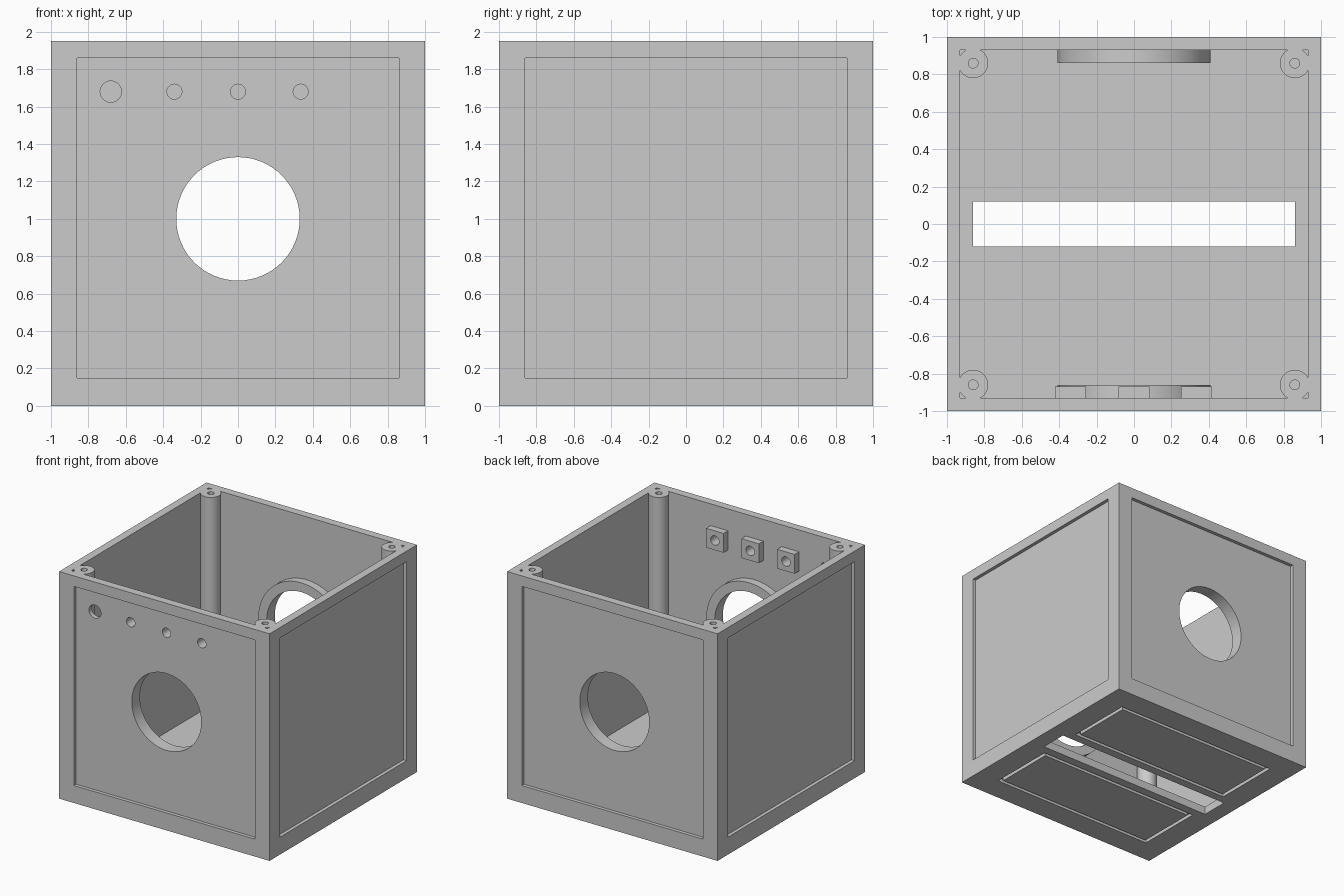
import bpy
from math import pi, radians

cube = bpy.data.objects.get("Cube")
if cube:
    bpy.data.objects.remove(cube, do_unlink=True)

grey = bpy.data.materials.new("plain_grey")
grey.use_nodes = True
COLOUR = (0.6, 0.6, 0.6, 1)
grey.diffuse_color = COLOUR
grey.node_tree.nodes["Principled BSDF"].inputs["Base Color"].default_value = COLOUR

H = 1.95        # box height
WALL = 0.07     # wall thickness
INNER = 1 - WALL
PANEL = 0.86    # half width of the recessed panels
MID = 1.0       # height of panel and port centres
DEPTH = 0.03    # recess depth
PORT = 0.33     # port radius


def box(name, x, y, z):
    """Box from (min, max) ranges on each axis."""
    spans = (x, y, z)
    bpy.ops.mesh.primitive_cube_add(size=1, location=[(a + b) / 2 for a, b in spans])
    ob = bpy.context.object
    ob.name = name
    ob.scale = [b - a for a, b in spans]
    bpy.ops.object.transform_apply(location=True, rotation=True, scale=True)
    ob.data.materials.append(grey)
    return ob


def rod(name, r, length, centre, along_y=True, sides=64):
    bpy.ops.mesh.primitive_cylinder_add(
        vertices=sides, radius=r, depth=length, location=centre,
        rotation=(pi / 2 if along_y else 0, 0, 0))
    ob = bpy.context.object
    ob.name = name
    bpy.ops.object.transform_apply(location=True, rotation=True, scale=True)
    ob.data.materials.append(grey)
    return ob


def combine(target, tool, operation="DIFFERENCE"):
    """Apply a boolean and discard the tool."""
    mod = target.modifiers.new(tool.name, "BOOLEAN")
    mod.operation = operation
    mod.solver = "EXACT"
    mod.object = tool
    bpy.context.view_layer.objects.active = target
    bpy.ops.object.modifier_apply(modifier=mod.name)
    bpy.data.objects.remove(tool, do_unlink=True)


# Open-topped enclosure
case = box("enclosure", (-1, 1), (-1, 1), (0, H))
combine(case, box("cavity", (-INNER, INNER), (-INNER, INNER), (WALL, H + 0.2)))

# Corner screw posts with blind holes
for sx in (-1, 1):
    for sy in (-1, 1):
        spot = (sx * PANEL, sy * PANEL)
        combine(case, rod("post", 0.08, H - 0.04, (*spot, (H + 0.04) / 2), False), "UNION")
        combine(case, rod("screw_hole", 0.026, 0.6, (*spot, H), False, 32))

# Recessed panels on the four sides
span, height = (-PANEL, PANEL), (MID - PANEL + 0.01, MID + PANEL)
for s in (-1, 1):
    outer = tuple(sorted((s * (1 - DEPTH), s * 1.1)))
    combine(case, box("side_recess", outer, span, height))
    combine(case, box("end_recess", span, outer, height))

# Rings and round ports in the front and back
for s in (-1, 1):
    combine(case, rod("ring", 0.41, 0.1, (0, s * 0.91, MID)), "UNION")
    combine(case, rod("port", PORT, 0.5, (0, s, MID)))

# Square pads behind the small front holes
ROW = 1.68
for x in (-0.34, 0, 0.335):
    pad = box("pad", (x - 0.083, x + 0.083), (-0.95, -0.87), (ROW - 0.083, ROW + 0.083))
    combine(case, pad, "UNION")
    combine(case, rod("control_hole", 0.04, 0.5, (x, -1, ROW), sides=32))
combine(case, rod("socket_hole", 0.057, 0.5, (-0.68, -1, ROW), sides=32))

# Slot through the floor
combine(case, box("slot", span, (-0.12, 0.12), (-0.1, 0.3)))

# Rectangular grooves in the underside
GROOVE, EDGE, NEAR = 0.03, 0.79, 0.195
for s in (-1, 1):
    def y_range(a, b):
        return tuple(sorted((s * a, s * b)))
    groove = box("groove", (-EDGE, EDGE), y_range(NEAR, EDGE), (-0.1, DEPTH))
    island = box("island", (-EDGE + GROOVE, EDGE - GROOVE),
                 y_range(NEAR + GROOVE, EDGE - GROOVE), (-0.2, 0.2))
    combine(groove, island)
    combine(case, groove)

# Smooth the round parts and keep the edges sharp
bpy.ops.object.select_all(action="DESELECT")
case.select_set(True)
bpy.context.view_layer.objects.active = case
bpy.ops.object.shade_smooth_by_angle(angle=radians(30))
